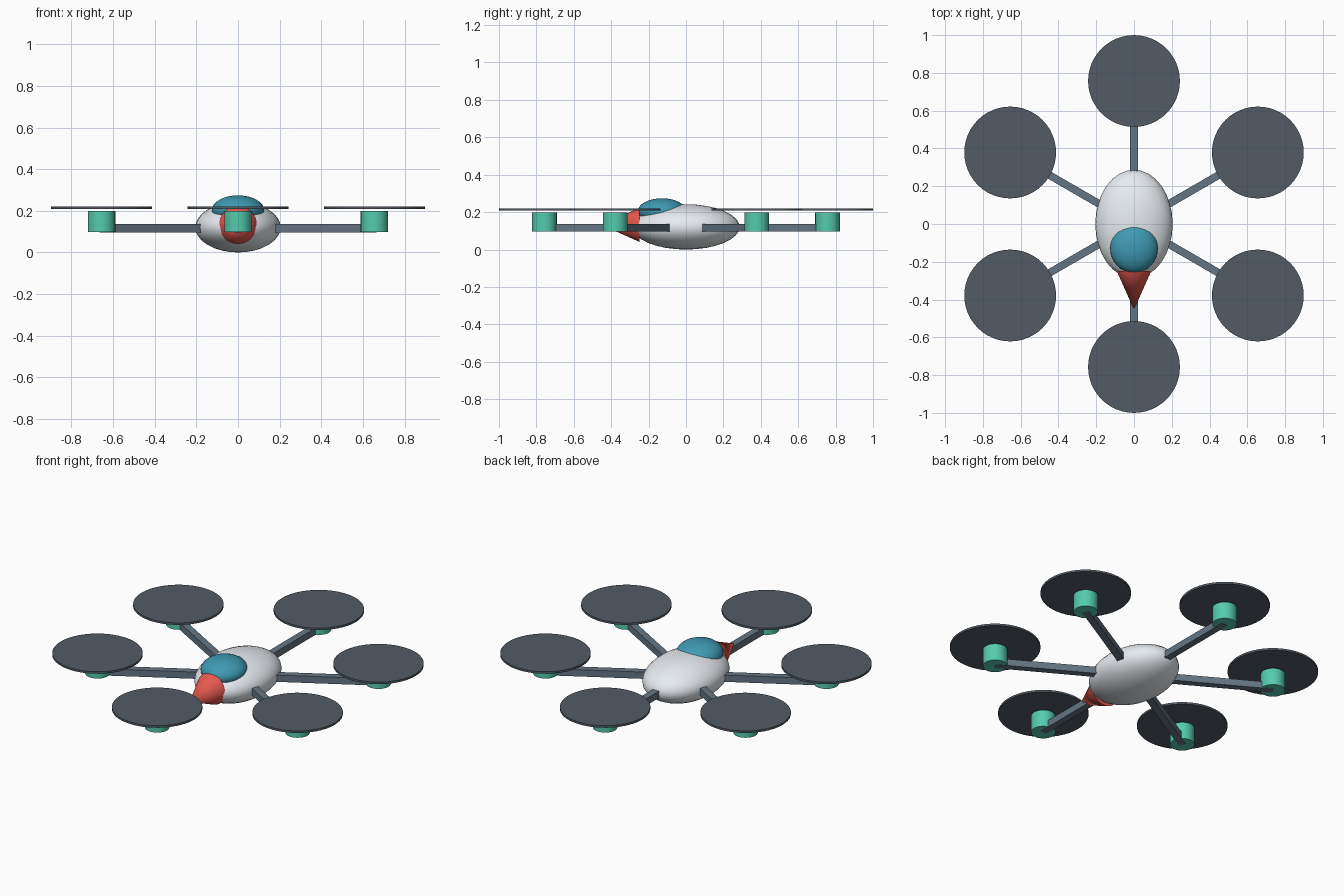
import bpy
from math import radians, cos, sin, pi

if "Cube" in bpy.data.objects:
    bpy.data.objects.remove(bpy.data.objects["Cube"])

RING = 0.757   # distance of each rotor from the centre
ARM_Z = 0.116


def material(name, rgb):
    m = bpy.data.materials.new(name)
    m.diffuse_color = (*rgb, 1)
    m.use_nodes = True
    m.node_tree.nodes["Principled BSDF"].inputs["Base Color"].default_value = m.diffuse_color
    return m


shell = material("shell", (0.80, 0.84, 0.88))
glass = material("glass", (0.05, 0.32, 0.45))
red = material("red", (0.80, 0.10, 0.08))
slate = material("slate", (0.13, 0.18, 0.23))
green = material("green", (0.09, 0.60, 0.42))
dark = material("dark", (0.085, 0.105, 0.13))


def finish(name, mat, smooth=True):
    ob = bpy.context.object
    ob.name = name
    ob.data.materials.append(mat)
    bpy.ops.object.transform_apply(location=False, rotation=True, scale=True)
    if smooth:
        bpy.ops.object.shade_smooth_by_angle(angle=radians(35))
    return ob


def ellipsoid(name, loc, size, mat):
    bpy.ops.mesh.primitive_uv_sphere_add(segments=32, ring_count=16, radius=1, location=loc)
    bpy.context.object.scale = size
    return finish(name, mat)


def disc(name, loc, radius, depth, mat, sides):
    bpy.ops.mesh.primitive_cylinder_add(vertices=sides, radius=radius, depth=depth, location=loc)
    return finish(name, mat)


# fuselage and canopy
ellipsoid("body", (0, 0, 0.121), (0.205, 0.287, 0.121), shell)
ellipsoid("canopy", (0, -0.128, 0.202), (0.126, 0.131, 0.072), glass)

# nose cone pointing forward
bpy.ops.mesh.primitive_cone_add(vertices=32, radius1=0.091, radius2=0, depth=0.205,
                                location=(0, -0.3515, 0.132), rotation=(pi / 2, 0, 0))
finish("nose", red)

# six arms, each with a motor and a rotor disc
for i in range(6):
    a = radians(30 + 60 * i)
    c, s = cos(a), sin(a)
    bpy.ops.mesh.primitive_cube_add(size=1, location=(c * RING / 2, s * RING / 2, ARM_Z),
                                    rotation=(0, 0, a))
    bpy.context.object.scale = (RING, 0.04, 0.04)
    finish(f"arm_{i + 1}", slate, smooth=False)
    disc(f"motor_{i + 1}", (c * RING, s * RING, 0.148), 0.066, 0.101, green, 32)
    disc(f"rotor_{i + 1}", (c * RING, s * RING, 0.2145), 0.243, 0.012, dark, 48)
